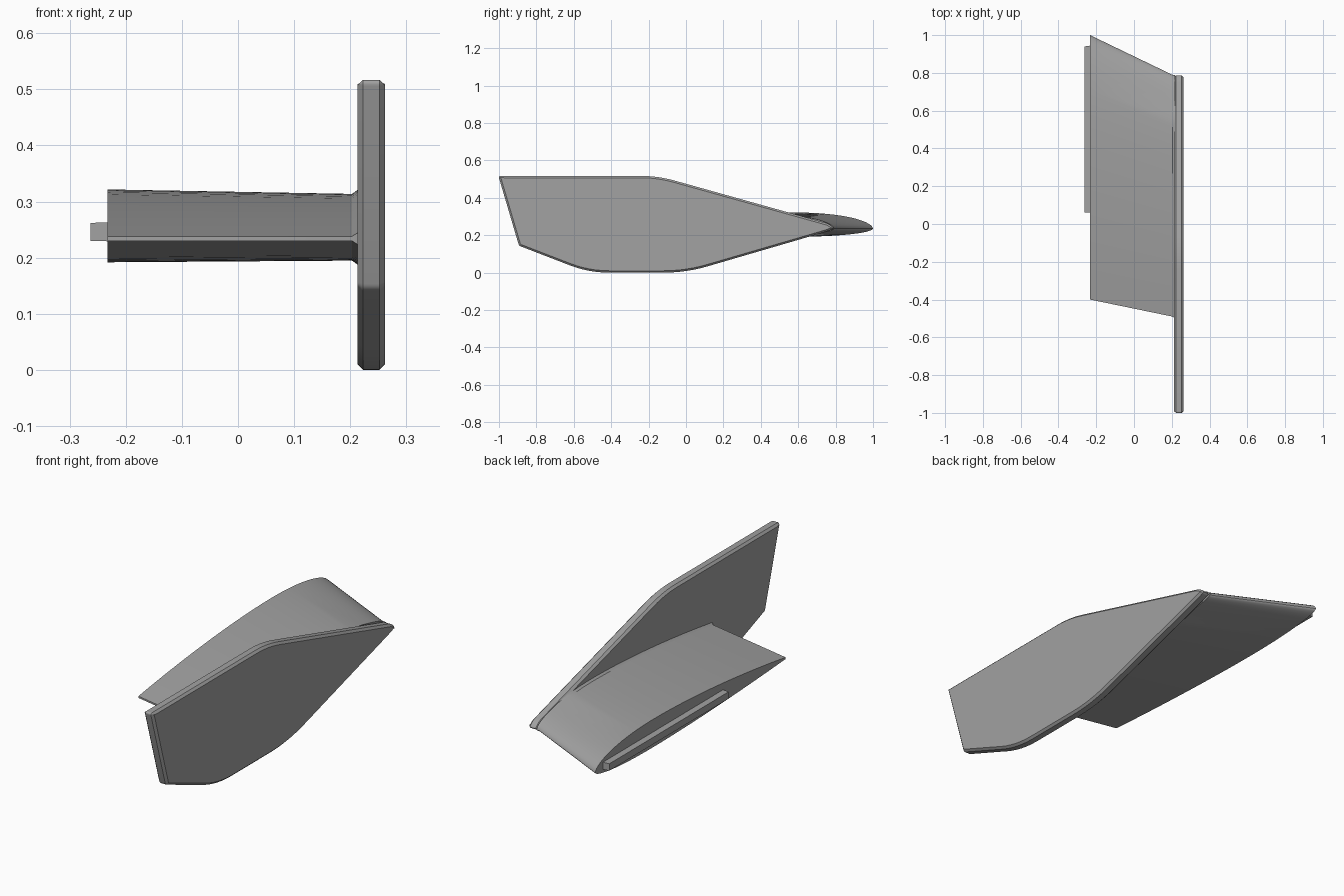
import bpy, bmesh, math

if "Cube" in bpy.data.objects:
    bpy.data.objects.remove(bpy.data.objects["Cube"])

grey = bpy.data.materials.new("mid grey")
grey.diffuse_color = (0.36, 0.36, 0.36, 1)
grey.use_nodes = True
grey.node_tree.nodes["Principled BSDF"].inputs["Base Color"].default_value = grey.diffuse_color


def loft(name, sections, angle=30):
    """Skin a list of equal-length point loops and cap both ends."""
    bm = bmesh.new()
    rows = [[bm.verts.new(p) for p in s] for s in sections]
    n = len(rows[0])
    for a, b in zip(rows, rows[1:]):
        for i in range(n):
            j = (i + 1) % n
            bm.faces.new((a[i], a[j], b[j], b[i]))
    bm.faces.new(rows[0])
    bm.faces.new(rows[-1][::-1])
    bmesh.ops.recalc_face_normals(bm, faces=bm.faces)
    me = bpy.data.meshes.new(name)
    bm.to_mesh(me)
    bm.free()
    me.materials.append(grey)
    ob = bpy.data.objects.new(name, me)
    bpy.context.collection.objects.link(ob)
    bpy.ops.object.select_all(action='DESELECT')
    ob.select_set(True)
    bpy.context.view_layer.objects.active = ob
    bpy.ops.object.shade_smooth_by_angle(angle=math.radians(angle))
    return ob


def offset(pts, d):
    """Move a closed clockwise (y, z) loop outwards by d (negative = inwards)."""
    out = []
    for i, (y, z) in enumerate(pts):
        ns = []
        for (a, b), (c, e) in ((pts[i - 1], pts[i]), (pts[i], pts[(i + 1) % len(pts)])):
            l = math.hypot(c - a, e - b)
            ns.append((-(e - b) / l, (c - a) / l))
        k = 1 + ns[0][0] * ns[1][0] + ns[0][1] * ns[1][1]
        k = max(k, 0.6)
        out.append((y + d * (ns[0][0] + ns[1][0]) / k, z + d * (ns[0][1] + ns[1][1]) / k))
    return out


def round_corners(corners, steps=6):
    """Replace each (y, z, reach) corner with a smooth curve."""
    out = []
    for i, (y, z, r) in enumerate(corners):
        ends = []
        for q in (corners[i - 1], corners[(i + 1) % len(corners)]):
            l = math.hypot(q[0] - y, q[1] - z)
            ends.append((y + (q[0] - y) * r / l, z + (q[1] - z) * r / l))
        (ay, az), (by, bz) = ends
        for s in range(steps + 1):
            t = s / steps
            out.append(((1-t)**2 * ay + 2*t*(1-t) * y + t*t * by,
                        (1-t)**2 * az + 2*t*(1-t) * z + t*t * bz))
    return out


# Wing: blunt-nosed section, thin trailing edge towards the front
def section(nose, tail, up, down):
    def thick(t, peak):
        if t < peak:
            u = 1 - t / peak
            return (1 - u ** 2.2) ** 0.55
        return 1 - ((t - peak) / (1 - peak)) ** 1.75
    N = 24
    ts = [(i / N) ** 2 for i in range(N + 1)]
    y = lambda t: nose + (tail - nose) * t
    base = lambda t: 0.235 - 0.001 * t
    top = [(y(t), base(t) + (up - 0.004 * t) * thick(t, 0.31) + 0.004 * t) for t in ts]
    low = [(y(t), base(t) - (down - 0.004 * t) * thick(t, 0.31) - 0.004 * t) for t in ts]
    return top[::-1] + low[1:]          # clockwise from the upper tail


root = section(1.0, -0.40, 0.087, 0.043)
tip = section(0.79, -0.49, 0.079, 0.040)
# flared joint that fades out towards the nose
flare = []
for (y, z), (fy, fz) in zip(tip, offset(tip, 0.009)):
    w = min(1, max(0, (0.66 - y) / 0.14))
    flare.append((y + (fy - y) * w, z + (fz - z) * w))
loft("wing", [[(x, y, z) for y, z in s] for x, s in
              ((-0.233, root), (0.203, tip), (0.216, flare))])

# End plate with chamfered rim
outline = round_corners([
    (-1.003, 0.52, 0.012), (-0.15, 0.52, 0.09), (0.765, 0.264, 0.02),
    (0.793, 0.238, 0.015), (0.75, 0.222, 0.03), (0.0, 0.003, 0.12),
    (-0.52, 0.003, 0.11), (-0.893, 0.147, 0.01)])
zlow = min(z for y, z in outline)
outline = [(y, z - zlow) for y, z in outline]
inner = offset(outline, -0.01)
loft("end_plate", [[(x, y, z) for y, z in s] for x, s in
                   ((0.213, inner), (0.223, outline), (0.252, outline), (0.262, inner))])

# Mounting rail on the root face
rail = [(0.06, 0.229), (0.06, 0.263), (0.945, 0.263), (0.945, 0.229)]
rail_end = [(0.062, 0.23), (0.062, 0.262), (0.94, 0.262), (0.94, 0.23)]
loft("mounting_rail", [[(x, y, z) for y, z in s] for x, s in
                       ((-0.263, rail_end), (-0.225, rail))])
